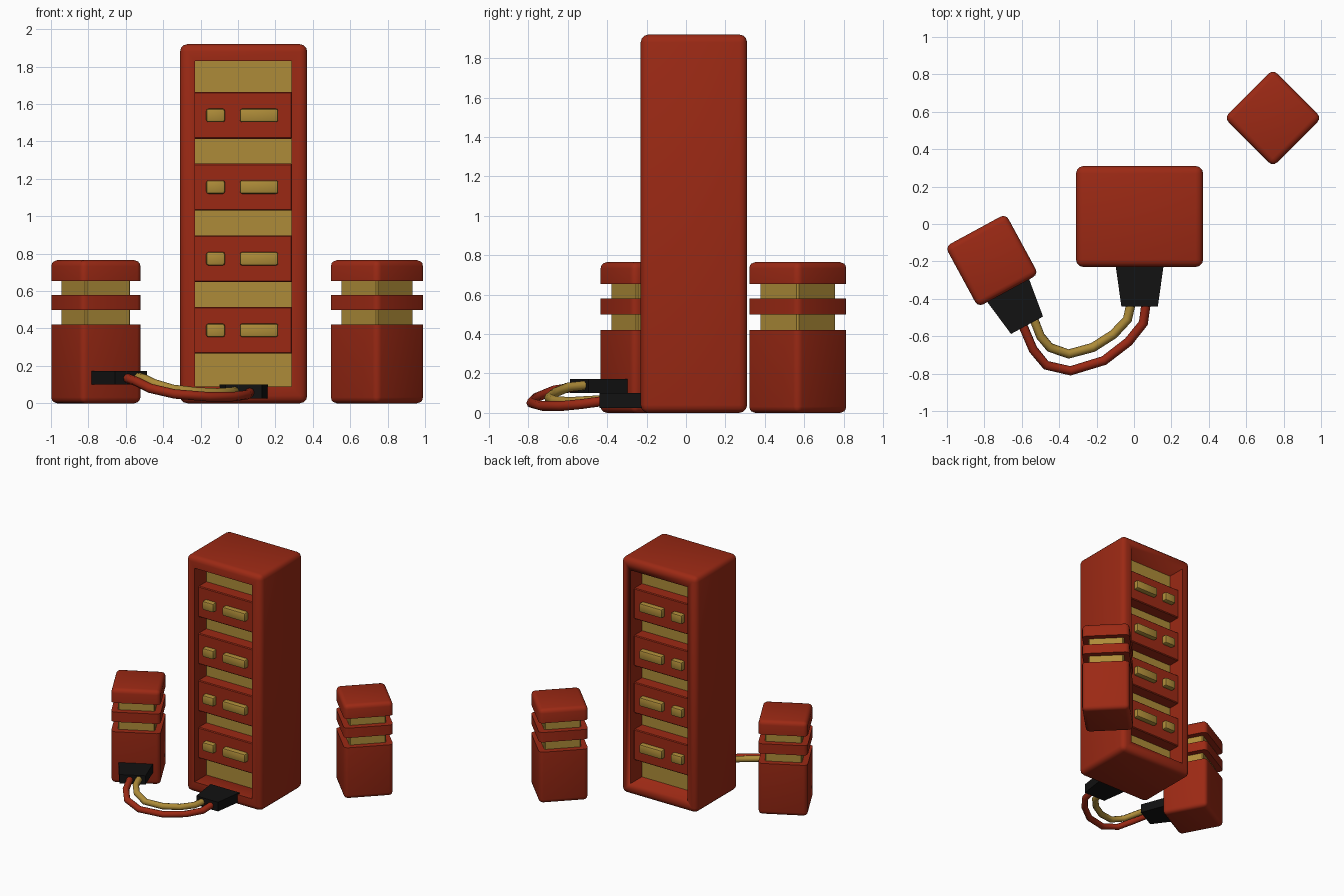
import bpy, bmesh
from math import radians
from mathutils import Matrix, Vector

if "Cube" in bpy.data.objects:
    bpy.data.objects.remove(bpy.data.objects["Cube"])


def material(name, rgb):
    m = bpy.data.materials.new(name)
    m.diffuse_color = (*rgb, 1)
    m.use_nodes = True
    m.node_tree.nodes["Principled BSDF"].inputs["Base Color"].default_value = m.diffuse_color
    return m


RED = material("red", (0.33, 0.022, 0.007))
GOLD = material("gold", (0.42, 0.26, 0.04))
BLACK = material("black", (0.006, 0.006, 0.006))


def finish(bm, name, mat, matrix=Matrix()):
    me = bpy.data.meshes.new(name)
    bmesh.ops.recalc_face_normals(bm, faces=bm.faces[:])
    bm.to_mesh(me)
    bm.free()
    ob = bpy.data.objects.new(name, me)
    bpy.context.collection.objects.link(ob)
    ob.matrix_world = matrix
    me.materials.append(mat)
    bpy.ops.object.select_all(action='DESELECT')
    ob.select_set(True)
    bpy.context.view_layer.objects.active = ob
    bpy.ops.object.shade_smooth_by_angle(angle=radians(35))
    return ob


def box_bm(lo, hi, bevel=0.0, segments=3):
    lo, hi = Vector(lo), Vector(hi)
    bm = bmesh.new()
    bmesh.ops.create_cube(bm, size=1)
    for v in bm.verts:
        v.co = Vector(a * b for a, b in zip(v.co, hi - lo)) + (lo + hi) / 2
    if bevel:
        bmesh.ops.bevel(bm, geom=bm.edges[:], offset=bevel, segments=segments,
                        profile=0.5, affect='EDGES')
    return bm


def box(name, mat, lo, hi, bevel=0.0, segments=3, matrix=Matrix()):
    return finish(box_bm(lo, hi, bevel, segments), name, mat, matrix)


def connector(name, z0, z1, matrix):
    # plug tapering away from the face it is fixed to
    bm = box_bm((-0.13, -0.21, z0), (0.13, 0.02, z1))
    for v in bm.verts:
        if v.co.y < -0.1:
            v.co.x *= 0.75
    finish(bm, name, BLACK, matrix)


def cable(name, mat, points):
    cu = bpy.data.curves.new(name, 'CURVE')
    cu.dimensions = '3D'
    cu.bevel_depth = 0.025
    cu.bevel_resolution = 2
    sp = cu.splines.new('POLY')
    sp.points.add(len(points) - 1)
    for p, co in zip(sp.points, points):
        p.co = (*co, 1)
    sp.use_smooth = True
    cu.materials.append(mat)
    bpy.context.collection.objects.link(bpy.data.objects.new(name, cu))


# Tower casing, open at front and back
casing = box("tower_casing", RED, (-0.31, -0.23, 0), (0.37, 0.31, 1.92), 0.04)
cutter = box("opening_cutter", RED, (-0.23, -1, 0.09), (0.285, 1, 1.83))
cutter.hide_render = True
mod = casing.modifiers.new("opening", 'BOOLEAN')
mod.object = cutter
mod.solver = 'EXACT'
bpy.context.view_layer.objects.active = casing
bpy.ops.object.modifier_apply(modifier="opening")
bpy.data.objects.remove(cutter)

# Recessed gold core
box("tower_core", GOLD, (-0.24, -0.08, 0.08), (0.295, 0.16, 1.84))

# Drive modules with a small and a long button on both faces
for i in range(4):
    z = 0.39 + 0.383 * i
    box(f"module_{i}", RED, (-0.235, -0.18, z - 0.125), (0.29, 0.26, z + 0.125), 0.006, 1)
    for side, y0, y1 in (("front", -0.22, -0.16), ("back", 0.24, 0.30)):
        for kind, x0, x1 in (("small", -0.17, -0.07), ("long", 0.01, 0.215)):
            box(f"{side}_{kind}_button_{i}", GOLD, (x0, y0, z - 0.036),
                (x1, y1, z + 0.036), 0.012, 2)

# Two short pillars: red rounded box sliced into three around a gold core
LEFT = Matrix.Translation((-0.76, -0.195, 0)) @ Matrix.Rotation(radians(28.5), 4, 'Z')
RIGHT = Matrix.Translation((0.743, 0.567, 0)) @ Matrix.Rotation(radians(45), 4, 'Z')
H = 0.184
for side, mat in (("left", LEFT), ("right", RIGHT)):
    box(f"{side}_pillar_core", GOLD, (-0.138, -0.138, 0.3), (0.138, 0.138, 0.72), 0.008, 1, mat)
    for part, z0, z1 in (("base", None, 0.42), ("band", 0.50, 0.58), ("cap", 0.655, None)):
        bm = box_bm((-H, -H, 0), (H, H, 0.765), 0.032)
        for z, sign in ((z0, -1), (z1, 1)):
            if z is None:
                continue
            geom = bm.verts[:] + bm.edges[:] + bm.faces[:]
            cut = bmesh.ops.bisect_plane(bm, geom=geom, plane_co=(0, 0, z),
                                         plane_no=(0, 0, sign), clear_outer=True)
            rim = [e for e in cut['geom_cut'] if isinstance(e, bmesh.types.BMEdge)]
            bmesh.ops.contextual_create(bm, geom=rim)
        finish(bm, f"{side}_pillar_{part}", RED, mat)

# Plugs on the tower and on the left pillar
connector("tower_plug", 0.025, 0.10, Matrix.Translation((0.03, -0.23, 0)))
connector("pillar_plug", 0.10, 0.172, LEFT @ Matrix.Translation((0, -H, 0)))

# Pair of cables
cable("red_cable", RED, [
    (0.065, -0.42, 0.06), (0.05, -0.53, 0.045), (-0.03, -0.63, 0.035),
    (-0.16, -0.73, 0.035), (-0.34, -0.785, 0.05), (-0.47, -0.755, 0.08),
    (-0.54, -0.67, 0.115), (-0.595, -0.54, 0.135)])
cable("gold_cable", GOLD, [
    (-0.015, -0.42, 0.065), (-0.035, -0.51, 0.06), (-0.11, -0.59, 0.055),
    (-0.22, -0.66, 0.06), (-0.35, -0.695, 0.075), (-0.45, -0.66, 0.105),
    (-0.50, -0.60, 0.13), (-0.535, -0.51, 0.14)])
